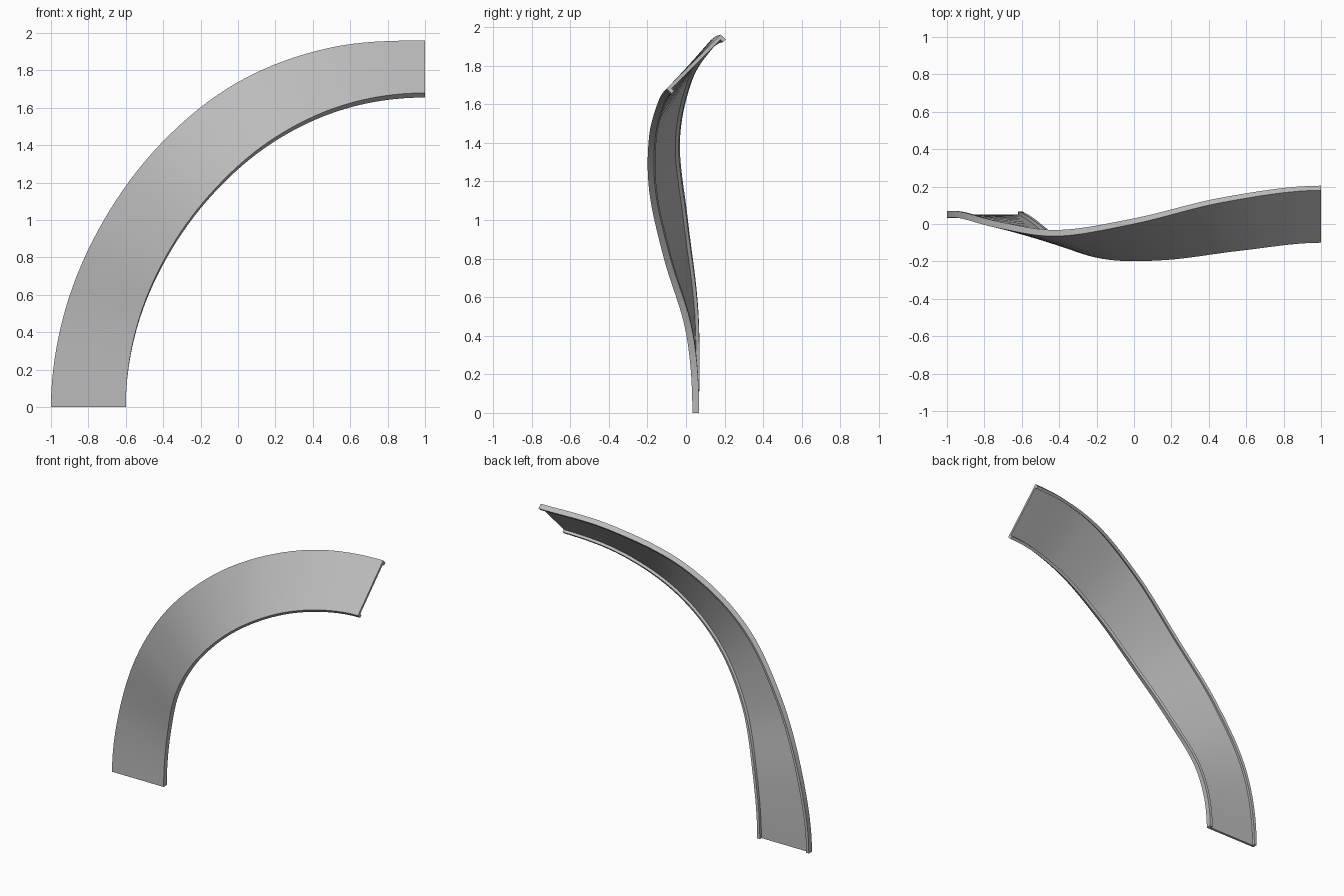
import bpy, bmesh, math
from mathutils import Vector

cube = bpy.data.objects.get("Cube")
if cube:
    bpy.data.objects.remove(cube, do_unlink=True)

# (radius, depth) of both front edges, every 15 degrees of the sweep
OUTER = [(2.0, .033), (1.993, .03), (1.987, -.023), (1.995, -.065),
         (2.005, 0), (1.988, .118), (1.96, .18)]
INNER = [(1.6, .033), (1.6, 0), (1.603, -.115), (1.618, -.19),
         (1.648, -.192), (1.673, -.143), (1.68, -.1)]
SEGMENTS = 48
RIM_DEPTH, RIM_WIDTH, SHEET = .035, .02, .017


def edge_point(stations, t):
    """Smooth spline through the stations, level at both ends."""
    last = len(stations) - 1
    s = t * last
    i = max(0, min(int(s), last - 1))
    f = s - i

    def get(k):
        k = abs(k)
        return Vector(stations[2 * last - k if k > last else k])
    a, b, c, d = (get(i + k) for k in (-1, 0, 1, 2))
    r, y = .5 * (2 * b + (c - a) * f + (2 * a - 5 * b + 4 * c - d) * f ** 2
                 + (3 * b - a - 3 * c + d) * f ** 3)
    angle = t * math.pi / 2
    return Vector((1 - r * math.cos(angle), y, r * math.sin(angle)))


def cross_section(t):
    """Shallow channel: plain front, a raised rim behind each edge."""
    inner, outer = edge_point(INNER, t), edge_point(OUTER, t)
    e = .005
    lo, hi = max(t - e, 0), min(t + e, 1)
    tangent = sum((edge_point(s, hi) - edge_point(s, lo)
                   for s in (INNER, OUTER)), Vector())
    if t == 0:
        tangent = Vector((0, 0, 1))
    if t == 1:
        tangent = Vector((1, 0, 0))
    across = (outer - inner).normalized()
    back = across.cross(tangent).normalized()
    if back.y < 0:
        back.negate()
    rim, depth, sheet = across * RIM_WIDTH, back * RIM_DEPTH, back * SHEET
    return [inner, outer, outer + depth, outer + depth - rim,
            outer + sheet - rim, inner + sheet + rim,
            inner + depth + rim, inner + depth]


# Twisted curved band
bm = bmesh.new()
rings = [[bm.verts.new(p) for p in cross_section(i / SEGMENTS)]
         for i in range(SEGMENTS + 1)]
for a, b in zip(rings, rings[1:]):
    for k in range(len(a)):
        n = (k + 1) % len(a)
        bm.faces.new((a[k], a[n], b[n], b[k]))
for ring in (rings[0], rings[-1]):
    bm.faces.new(ring)
bmesh.ops.recalc_face_normals(bm, faces=bm.faces)
mesh = bpy.data.meshes.new("curved_band")
bm.to_mesh(mesh)
bm.free()
band = bpy.data.objects.new("curved_band", mesh)
bpy.context.collection.objects.link(band)

# Plain grey
grey = bpy.data.materials.new("light_grey")
grey.use_nodes = True
colour = (.5, .5, .5, 1)
grey.diffuse_color = colour
grey.node_tree.nodes["Principled BSDF"].inputs["Base Color"].default_value = colour
mesh.materials.append(grey)

bpy.ops.object.select_all(action='DESELECT')
band.select_set(True)
bpy.context.view_layer.objects.active = band
bpy.ops.object.shade_smooth_by_angle(angle=math.radians(30))
